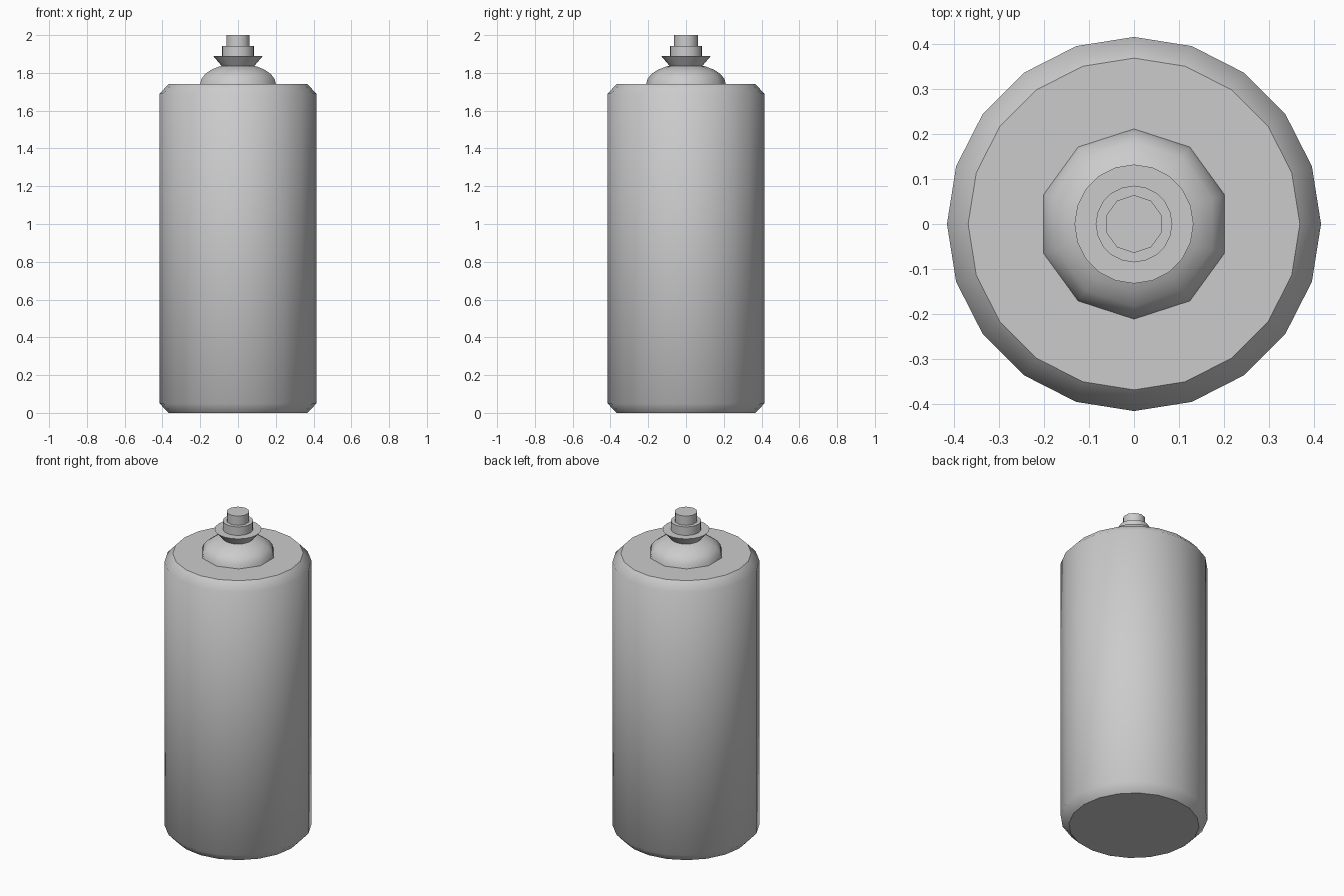
import bpy
import bmesh
from math import cos, sin, pi, radians

cube = bpy.data.objects.get("Cube")
if cube:
    bpy.data.objects.remove(cube)

grey = bpy.data.materials.new("light_grey")
grey.use_nodes = True
colour = (0.6, 0.6, 0.6, 1)
grey.diffuse_color = colour
grey.node_tree.nodes["Principled BSDF"].inputs["Base Color"].default_value = colour


def lathe(name, profile, sides, phase=0.0, sharp=40):
    """Turn a list of (radius, height) points around z and cap both ends."""
    bm = bmesh.new()
    rings = []
    for r, z in profile:
        angles = [phase + 2 * pi * i / sides for i in range(sides)]
        rings.append([bm.verts.new((r * cos(a), r * sin(a), z)) for a in angles])
    for low, high in zip(rings, rings[1:]):
        for i in range(sides):
            j = (i + 1) % sides
            bm.faces.new((low[i], low[j], high[j], high[i]))
    bm.faces.new(rings[0][::-1])
    bm.faces.new(rings[-1])
    mesh = bpy.data.meshes.new(name)
    bm.to_mesh(mesh)
    bm.free()
    mesh.materials.append(grey)
    ob = bpy.data.objects.new(name, mesh)
    bpy.context.collection.objects.link(ob)
    bpy.ops.object.select_all(action='DESELECT')
    ob.select_set(True)
    bpy.context.view_layer.objects.active = ob
    bpy.ops.object.shade_smooth_by_angle(angle=radians(sharp))
    return ob


# Can body with chamfered rims; smooth over the chamfer, sharp at the flat ends
lathe("can_body", [(0.368, 0), (0.415, 0.05), (0.415, 1.69), (0.368, 1.74)], 20, sharp=46.5)
for edge in bpy.data.objects["can_body"].data.edges:
    verts = bpy.data.objects["can_body"].data.vertices
    ends = [verts[v].co.z for v in edge.vertices]
    edge.use_edge_sharp = max(ends) < 0.01 or min(ends) > 1.73

# Flattened dome on the shoulder
steps = 6
dome = [(0.211 * cos(t), 1.74 + 0.108 * sin(t))
        for t in (pi / 2 * i / steps for i in range(steps))]
dome.append((0.01, 1.848))
lathe("dome", dome, 10, pi / 2)

# Flared valve cup, collar and nozzle
lathe("valve_cup", [(0.085, 1.835), (0.132, 1.89)], 20)
lathe("collar", [(0.085, 1.88), (0.085, 1.943)], 20)
lathe("nozzle", [(0.064, 1.93), (0.064, 2.0)], 10, pi / 2)
